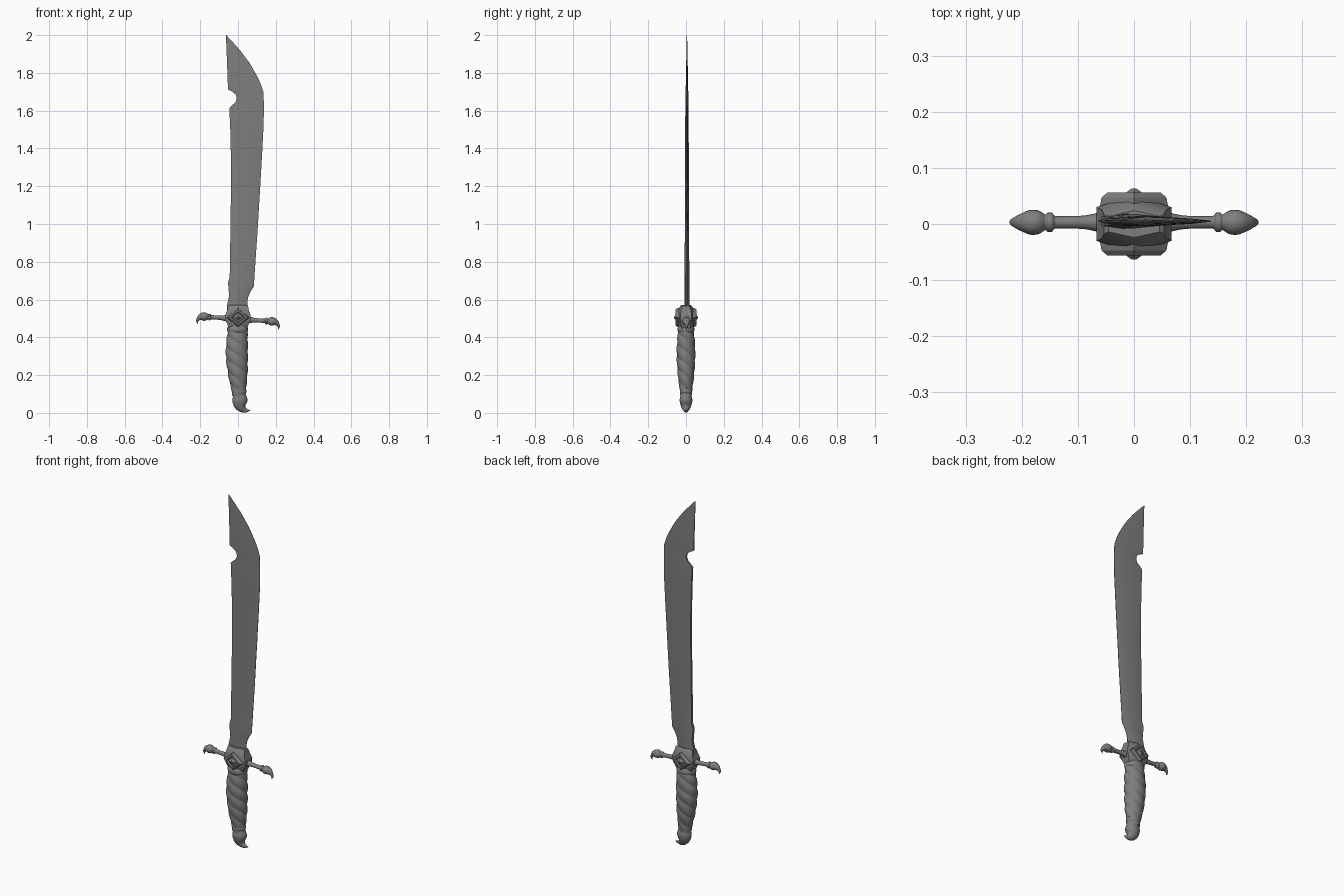
import bpy, bmesh, math
from mathutils import Vector

cube = bpy.data.objects.get("Cube")
if cube:
    bpy.data.objects.remove(cube, do_unlink=True)

GREY = (0.21, 0.21, 0.21, 1)
steel = bpy.data.materials.new("dull_grey_steel")
steel.use_nodes = True
steel.diffuse_color = GREY
steel.node_tree.nodes["Principled BSDF"].inputs["Base Color"].default_value = GREY


def loft(name, rings, angle=35):
    """Skin a list of equal-length closed rings and cap both ends."""
    bm = bmesh.new()
    rows = [[bm.verts.new(p) for p in ring] for ring in rings]
    n = len(rows[0])
    for a, b in zip(rows, rows[1:]):
        for i in range(n):
            j = (i + 1) % n
            bm.faces.new((a[i], a[j], b[j], b[i]))
    bm.faces.new(rows[0])
    bm.faces.new(rows[-1])
    bmesh.ops.recalc_face_normals(bm, faces=bm.faces)
    mesh = bpy.data.meshes.new(name)
    bm.to_mesh(mesh)
    bm.free()
    mesh.materials.append(steel)
    ob = bpy.data.objects.new(name, mesh)
    bpy.context.collection.objects.link(ob)
    bpy.ops.object.select_all(action='DESELECT')
    ob.select_set(True)
    bpy.context.view_layer.objects.active = ob
    bpy.ops.object.shade_smooth_by_angle(angle=math.radians(angle))
    return ob


def smooth(points, steps=4):
    """Catmull-Rom resampling of tuples."""
    pts = [Vector(p) for p in points]
    out = []
    for i in range(len(pts) - 1):
        a, b, c, d = pts[max(i - 1, 0)], pts[i], pts[i + 1], pts[min(i + 2, len(pts) - 1)]
        for k in range(steps):
            t = k / steps
            out.append(0.5 * (2 * b + (c - a) * t + (2 * a - 5 * b + 4 * c - d) * t * t
                              + (3 * b - a - 3 * c + d) * t ** 3))
    return out + [pts[-1]]


def tube(name, points, y=0, flat=1.0, sides=20):
    """Round tube along (x, z, radius) points in the plane of the blade."""
    pts = smooth(points)
    rings = []
    for i, p in enumerate(pts):
        d = pts[min(i + 1, len(pts) - 1)] - pts[max(i - 1, 0)]
        d = Vector((d.x, d.y)).normalized()
        r = max(p.z, 0.001)
        ring = []
        for k in range(sides):
            a = math.tau * k / sides
            c, s = r * math.cos(a), r * math.sin(a) * flat
            ring.append((p.x - d.y * c, y + s, p.y + d.x * c))
        rings.append(ring)
    return loft(name, rings, 50)


def sample(table, z):
    for (z0, v0), (z1, v1) in zip(table, table[1:]):
        if z <= z1:
            return v0 + (v1 - v0) * (z - z0) / (z1 - z0)
    return table[-1][1]


# Blade: notched spine on the right, curved cutting edge on the left
spine = [(.52, -.058), (.57, -.058), (.62, -.047), (.69, -.053), (.72, -.044), (.97, -.04),
         (1.29, -.036), (1.5, -.041), (1.615, -.046), (1.63, -.03), (1.645, -.013),
         (1.665, -.007), (1.685, -.012), (1.70, -.03), (1.712, -.053), (1.85, -.058), (2, -.064)]
edge = [(.52, .052), (.585, .049), (.61, .053), (.64, .065), (.67, .084), (.72, .087), (.97, .104),
        (1.34, .126), (1.53, .136), (1.64, .137), (1.70, .134), (1.74, .121), (1.78, .103),
        (1.85, .063), (1.92, .011), (2, -.062)]
depth = [(.52, .014), (1.0, .011), (1.6, .009), (2, .001)]
rings = []
for z in sorted({z for z, _ in spine + edge}):
    xl, xr, t = sample(spine, z), sample(edge, z), sample(depth, z)
    base = min(xl, -.04)
    w = xr - base
    side = [(xl, .6 * t), (base + .35 * w, t), (xr - .18 * w, .5 * t), (xr, .001)]
    rings.append([(x, .005 + y, z) for x, y in side]
                 + [(x, .005 - y, z) for x, y in reversed(side)])
loft("blade", rings, 30)

# Grip with spiral leather-like wraps
grip = [(.09, -.030, .038, .030), (.13, -.036, .043, .034), (.2, -.052, .050, .043),
        (.3, -.064, .052, .049), (.38, -.061, .052, .047), (.43, -.055, .050, .041),
        (.47, -.050, .048, .038)]
rings = []
for z, xl, xr, ry in [p for p in smooth([(*g,) for g in grip], 20)]:
    ring = []
    fade = min(1, max(0, (.46 - z) / .05)) * min(1, max(0, (z - .1) / .03))
    for k in range(48):
        a = math.tau * k / 48
        wave = (z / .065 + 3 * a / math.tau) % 1
        swell = 1 - .13 * fade * (1 - math.sin(math.pi * wave) ** .6) + .03 * fade
        ring.append(((xl + xr) / 2 + (xr - xl) / 2 * swell * math.cos(a),
                     ry * swell * math.sin(a), z))
    rings.append(ring)
loft("wrapped_grip", rings, 50)

# Ferrule between grip and guard
tube("grip_collar", [(-.002, .425, .050), (-.002, .435, .055), (-.002, .448, .055),
                     (-.002, .46, .048)], flat=.8, sides=28)

# Pommel ball drawn out into a small hooked claw
tube("pommel", [(.004, .128, .034), (.006, .118, .038), (.007, .106, .038), (.008, .098, .033),
                (.009, .09, .035), (.01, .07, .040), (.011, .05, .037), (.017, .032, .029),
                (.03, .018, .018), (.047, .012, .009), (.066, .014, .001)], flat=.84, sides=28)

# Cross guard arms: slightly tilted bar, ring, knob and down-turned claw
arm = [(0, 0, .032), (.06, 0, .018), (.09, 0, .012), (.13, 0, .011), (.142, 0, .012),
       (.146, 0, .017), (.154, 0, .017), (.158, 0, .014), (.17, 0, .021), (.185, 0, .022),
       (.2, -.005, .016), (.21, -.014, .010), (.216, -.026, .006), (.212, -.04, .001)]
for s, label in ((-1, "right"), (1, "left")):
    tube(label + "_guard_arm", [(s * x, .497 + z - s * x * .07, r) for x, z, r in arm], y=.003)

# Six-sided guard block
plan = [(.067, .035), (0, .060), (-.067, .035), (-.067, -.035), (0, -.060), (.067, -.035)]
levels = [(.445, .72, .55), (.465, .82, .72), (.492, 1, .86), (.518, 1, .86),
          (.545, .85, .72), (.566, .8, .5), (.572, .68, .4)]
loft("guard_block", [[(x * sx, y * sy, z) for x, y in plan] for z, sx, sy in levels], 20)

# Nested diamond bosses on the front and back of the block
steps = [(.03, 1.05), (.047, 1), (.056, .82), (.056, .62), (.049, .52), (.051, .36), (.063, .08)]
for s, label in ((-1, "front"), (1, "back")):
    loft(label + "_diamond_boss",
         [[(.058 * k, s * y, .505), (0, s * y, .505 + .05 * k),
           (-.058 * k, s * y, .505), (0, s * y, .505 - .05 * k)] for y, k in steps], 15)
